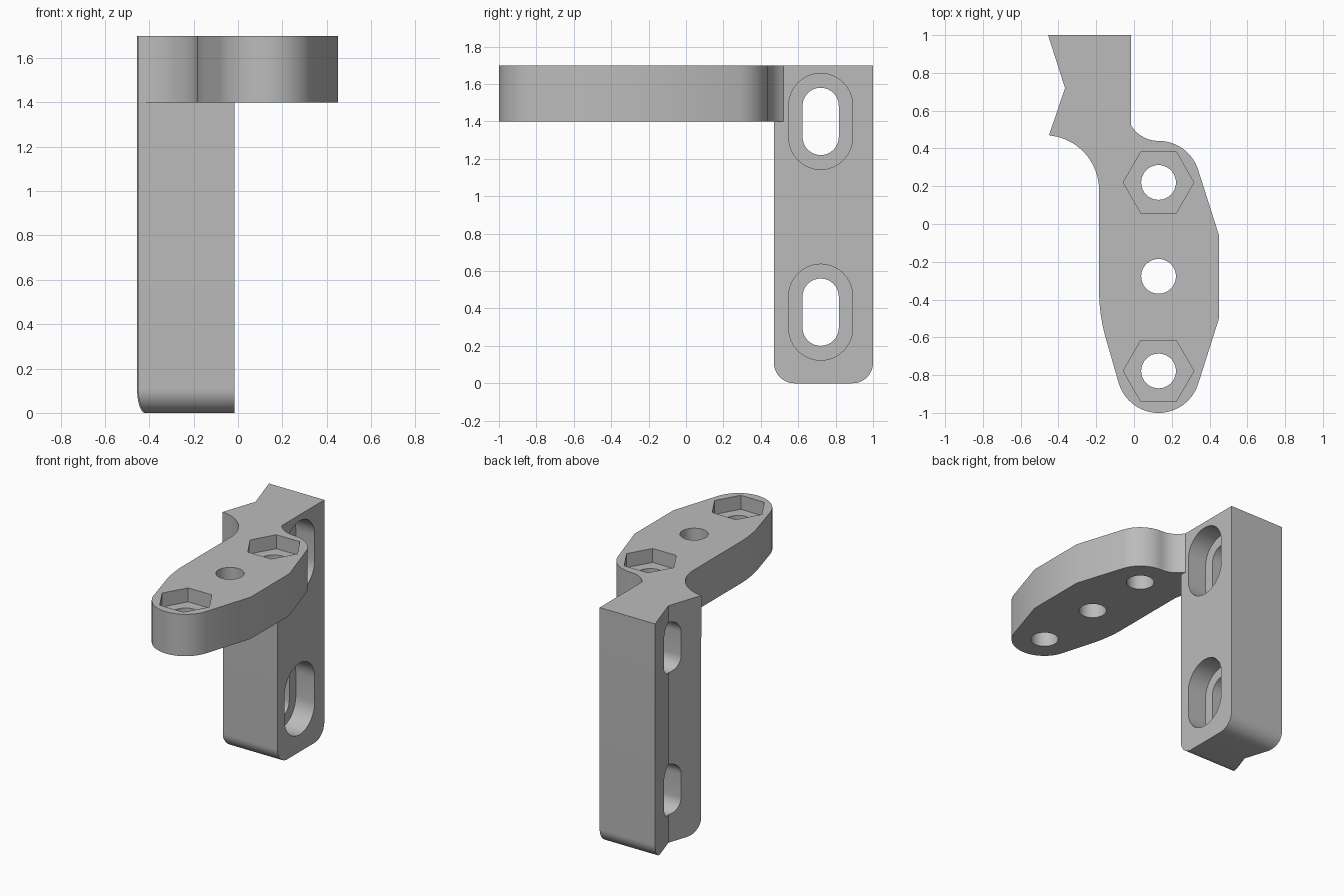
import bpy
import bmesh
from math import cos, sin, radians

if "Cube" in bpy.data.objects:
    bpy.data.objects.remove(bpy.data.objects["Cube"], do_unlink=True)


def arc(cx, cy, r, start, end, steps=16):
    """Points along an arc, angles in degrees, both ends included."""
    angles = [radians(start + (end - start) * i / steps) for i in range(steps + 1)]
    return [(cx + r * cos(a), cy + r * sin(a)) for a in angles]


def prism(name, points, axis, low, high):
    """Closed profile extruded along z (points are x, y) or x (points are y, z)."""
    def place(p, h):
        return (p[0], p[1], h) if axis == "z" else (h, p[0], p[1])
    bm = bmesh.new()
    rings = [[bm.verts.new(place(p, h)) for p in points] for h in (low, high)]
    for ring in rings:
        bm.faces.new(ring)
    n = len(points)
    for i in range(n):
        j = (i + 1) % n
        bm.faces.new((rings[0][i], rings[0][j], rings[1][j], rings[1][i]))
    bmesh.ops.recalc_face_normals(bm, faces=bm.faces)
    mesh = bpy.data.meshes.new(name)
    bm.to_mesh(mesh)
    bm.free()
    obj = bpy.data.objects.new(name, mesh)
    bpy.context.collection.objects.link(obj)
    return obj


def combine(target, tool, operation):
    """Apply a boolean and discard the tool."""
    mod = target.modifiers.new(operation.lower(), "BOOLEAN")
    mod.operation = operation
    mod.solver = "EXACT"
    mod.object = tool
    bpy.context.view_layer.objects.active = target
    bpy.ops.object.modifier_apply(modifier=mod.name)
    bpy.data.objects.remove(tool, do_unlink=True)


def slot(cy, cz, r, half):
    """Upright slot outline in the side plane."""
    return arc(cy, cz + half, r, 0, 180) + arc(cy, cz - half, r, 180, 360)


TOP, UNDERSIDE = 1.7, 1.4
SIDE = -0.015

# Upright block: rounded lower corners, trimmed to a plan with a V groove
bracket = prism("mounting_bracket",
                arc(0.58, 0.11, 0.11, 180, 270) + arc(0.89, 0.11, 0.11, 270, 360)
                + [(1, TOP), (0.47, TOP)], "x", -0.6, SIDE)
groove_plan = [(0.2, 0.42), (0.2, 1.05), (-0.471, 1.05), (-0.365, 0.72), (-0.467, 0.42)]
combine(bracket, prism("groove_trim", groove_plan, "z", -0.1, 1.8), "INTERSECT")

# Arm plate: rounded ends, tapered right side, fillets into the block
arm_outline = (
    arc(0.13, 0.61, 0.17, 211.5, 270)[:-1]
    + arc(0.13, 0.22, 0.22, 90, 17)
    + [(0.45, -0.06), (0.45, -0.5)]
    + arc(0.13, -0.78, 0.22, -17, -163, 32)
    + arc(0.745, -0.35, 0.93, 197, 180)
    + arc(-0.475, 0.18, 0.29, 0, 85)
    + [(-0.3, 0.6), (-0.1, 0.6)]
)
combine(bracket, prism("arm", arm_outline, "z", UNDERSIDE, TOP), "UNION")

# Slots through the block, each with a wider recess on the left face
for z in (0.38, 1.4):
    combine(bracket, prism("slot_cut", slot(0.72, z, 0.097, 0.083), "x", -0.8, 0.1), "DIFFERENCE")
    combine(bracket, prism("recess_cut", slot(0.72, z, 0.171, 0.086), "x", SIDE - 0.15, 0.1),
            "DIFFERENCE")

# Bolt holes through the arm, with hexagonal pockets on the outer two
for y, has_pocket in ((0.22, True), (-0.277, False), (-0.778, True)):
    hole = arc(0.13, y, 0.092, 0, 360, 40)[:-1]
    combine(bracket, prism("hole_cut", hole, "z", 1.2, 1.9), "DIFFERENCE")
    if has_pocket:
        pocket = arc(0.13, y, 0.187, 0, 360, 6)[:-1]
        combine(bracket, prism("pocket_cut", pocket, "z", TOP - 0.1, 1.9), "DIFFERENCE")

# Single grey finish
grey = bpy.data.materials.new("plain_grey")
grey.use_nodes = True
colour = (0.5, 0.5, 0.5, 1)
grey.diffuse_color = colour
grey.node_tree.nodes["Principled BSDF"].inputs["Base Color"].default_value = colour
bracket.data.materials.clear()
bracket.data.materials.append(grey)

# Smooth curves, crisp edges
bpy.ops.object.select_all(action="DESELECT")
bracket.select_set(True)
bpy.context.view_layer.objects.active = bracket
bpy.ops.object.shade_smooth_by_angle(angle=radians(30))
